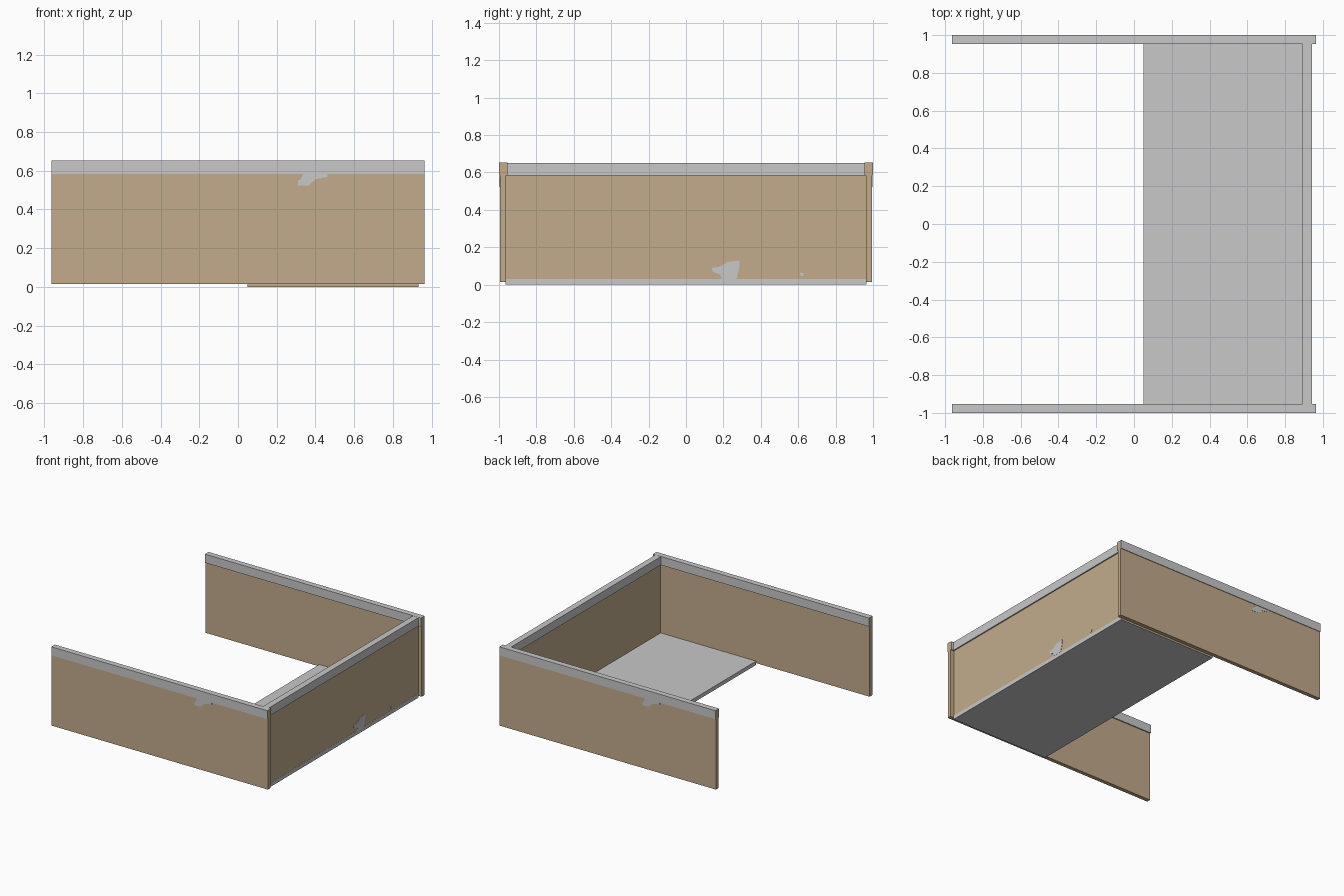
import bpy, bmesh

if "Cube" in bpy.data.objects:
    bpy.data.objects.remove(bpy.data.objects["Cube"])


def material(name, rgb):
    m = bpy.data.materials.new(name)
    m.diffuse_color = (*rgb, 1)
    m.use_nodes = True
    m.node_tree.nodes["Principled BSDF"].inputs["Base Color"].default_value = m.diffuse_color
    return m


TAN = material("tan_wall", (0.54, 0.407, 0.262))
GREY = material("light_grey", (0.578, 0.578, 0.578))


def finish(name, bm, mats):
    bmesh.ops.recalc_face_normals(bm, faces=bm.faces)
    me = bpy.data.meshes.new(name)
    bm.to_mesh(me)
    bm.free()
    for m in mats:
        me.materials.append(m)
    ob = bpy.data.objects.new(name, me)
    bpy.context.collection.objects.link(ob)
    return ob


def box(name, x, y, z, mat, end_mat=None, end_axis=0):
    """Box from (min, max) ranges; faces along end_axis may take another colour."""
    bm = bmesh.new()
    bmesh.ops.create_cube(bm, size=1)
    for v in bm.verts:
        v.co = [r[0] if c < 0 else r[1] for c, r in zip(v.co, (x, y, z))]
    bm.normal_update()
    if end_mat:
        for f in bm.faces:
            f.material_index = int(abs(f.normal[end_axis]) > 0.5)
    return finish(name, bm, [mat] + ([end_mat] if end_mat else []))


def plate(name, pts, place, offset):
    """Thin chipped-paint plate from a 2D outline."""
    bm = bmesh.new()
    face = bm.faces.new([bm.verts.new(place(*p)) for p in pts])
    out = bmesh.ops.extrude_face_region(bm, geom=[face])["geom"]
    bmesh.ops.translate(bm, vec=offset,
                        verts=[g for g in out if isinstance(g, bmesh.types.BMVert)])
    return finish(name, bm, [GREY])


CHIP = [(0.335, 0.582), (0.463, 0.582), (0.463, 0.567), (0.40, 0.556),
        (0.365, 0.523), (0.309, 0.523), (0.309, 0.549), (0.325, 0.555)]

# Side walls, their caps and the worn patch on each outer face
for s, label in ((-1, "front"), (1, "back")):
    def span(a, b):
        return tuple(sorted((s * a, s * b)))
    box(label + "_wall", (-0.963, 0.963), span(0.963, 0.995), (0.015, 0.585), TAN)
    box(label + "_cap", (-0.963, 0.963), span(0.954, 1.0), (0.583, 0.652), GREY, TAN, 0)
    plate(label + "_worn_patch", CHIP,
          lambda u, z: (-s * u, s * 0.994, z), (0, s * 0.003, 0))

# End wall with cap
box("end_wall", (0.90, 0.932), (-0.964, 0.964), (0.029, 0.585), TAN)
box("end_cap", (0.892, 0.942), (-0.955, 0.955), (0.583, 0.651), GREY)

# Floor slab
box("floor", (0.05, 0.933), (-0.964, 0.964), (0.0, 0.031), GREY, TAN, 1)

# Worn patches on the end wall
END_CHIP = [(0.137, 0.09), (0.185, 0.097), (0.222, 0.123), (0.287, 0.128),
            (0.287, 0.10), (0.27, 0.031), (0.19, 0.031), (0.185, 0.053), (0.142, 0.07)]
DOT = [(0.609, 0.062), (0.627, 0.062), (0.627, 0.048), (0.613, 0.046)]
for name, pts in (("end_worn_patch", END_CHIP), ("end_worn_spot", DOT)):
    plate(name, pts, lambda y, z: (0.931, y, z), (0.003, 0, 0))
